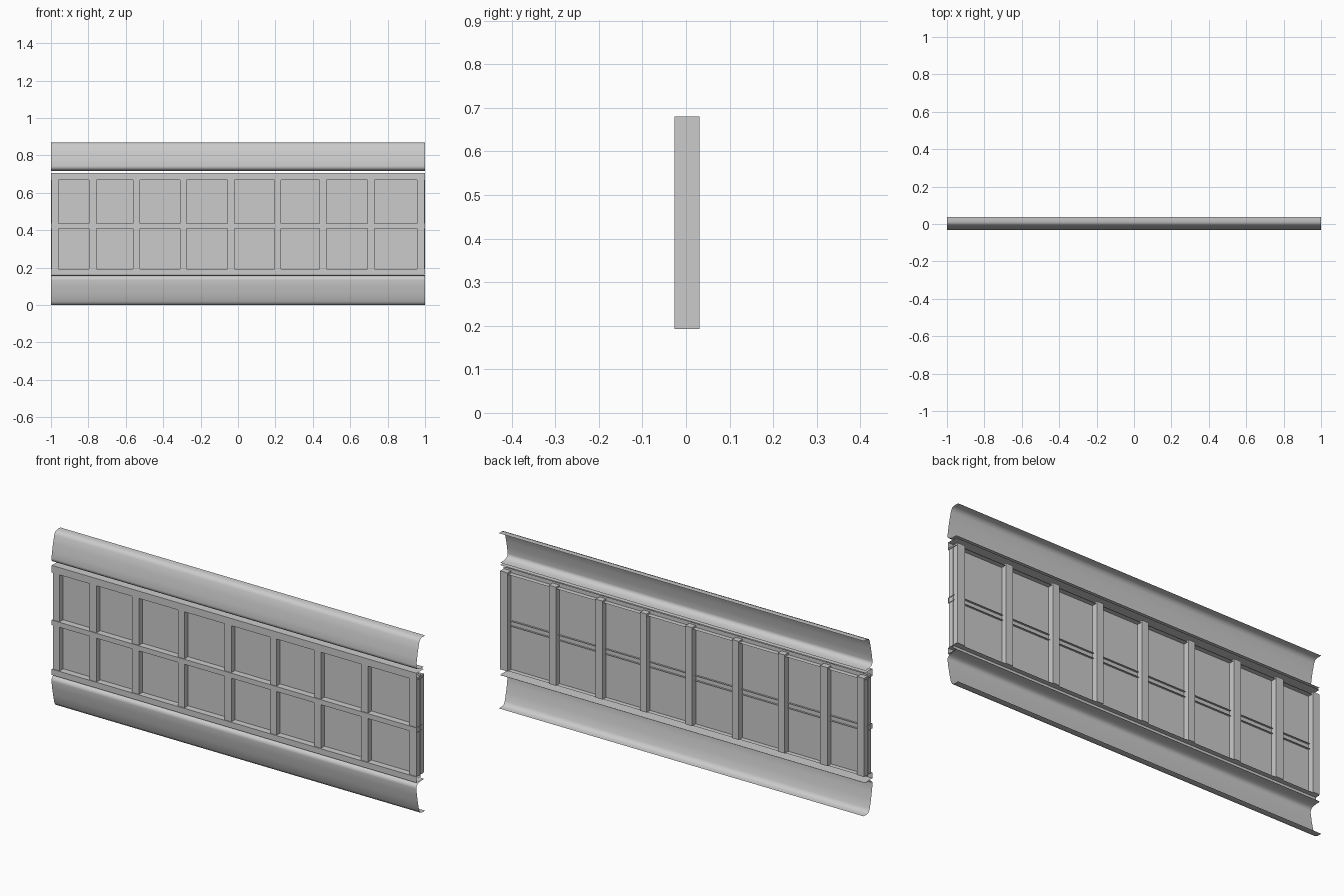
import bpy, bmesh

if "Cube" in bpy.data.objects:
    bpy.data.objects.remove(bpy.data.objects["Cube"])


def finish(name, bm, smooth=False):
    me = bpy.data.meshes.new(name)
    bm.to_mesh(me)
    bm.free()
    ob = bpy.data.objects.new(name, me)
    bpy.context.collection.objects.link(ob)
    if smooth:
        for p in me.polygons:
            p.use_smooth = True
    return ob


def extrude_x(name, profile, smooth=False, x0=-1.0, x1=1.0):
    """Open sheet: a (y, z) profile swept along x."""
    bm = bmesh.new()
    a = [bm.verts.new((x0, y, z)) for y, z in profile]
    b = [bm.verts.new((x1, y, z)) for y, z in profile]
    for i in range(len(profile) - 1):
        bm.faces.new((a[i], a[i + 1], b[i + 1], b[i]))
    return finish(name, bm, smooth)


def box(name, x0, x1, y0, y1, z0, z1):
    bm = bmesh.new()
    bmesh.ops.create_cube(bm, size=1)
    for v in bm.verts:
        v.co = ((x0 + x1) / 2 + v.co.x * (x1 - x0),
                (y0 + y1) / 2 + v.co.y * (y1 - y0),
                (z0 + z1) / 2 + v.co.z * (z1 - z0))
    return finish(name, bm)


# Curved sheet mouldings, top one and its mirror at the bottom
top = [(0.037, 0.868), (0.012, 0.868), (-0.002, 0.863), (-0.010, 0.850),
       (-0.020, 0.810), (-0.027, 0.775), (-0.032, 0.742), (-0.031, 0.732),
       (-0.022, 0.723), (0.0, 0.718), (0.026, 0.717)]
extrude_x("upper_moulding", top[::-1], True)
extrude_x("lower_moulding", [(y, (0.868 - z) * 1.06) for y, z in top], True)

# Thin backing sheet
extrude_x("panel_sheet", [(0.002, 0.18), (0.002, 0.69)])

# Horizontal rails: channels open to the back
for name, z0, z1, back in (("bottom_rail", 0.163, 0.192, 0.026),
                           ("middle_rail", 0.410, 0.435, 0.012),
                           ("top_rail", 0.670, 0.706, 0.026)):
    extrude_x(name, [(back, z0), (-0.030, z0), (-0.030, z1), (back, z1)])

# Vertical posts
gaps = [(-0.997, -0.96), (-0.797, -0.757), (-0.562, -0.525), (-0.31, -0.275),
        (-0.055, -0.018), (0.195, 0.23), (0.437, 0.473), (0.692, 0.73),
        (0.957, 0.997)]
for i, (x0, x1) in enumerate(gaps):
    box("post_%d" % (i + 1), x0, x1, -0.026, 0.031, 0.192, 0.68)
